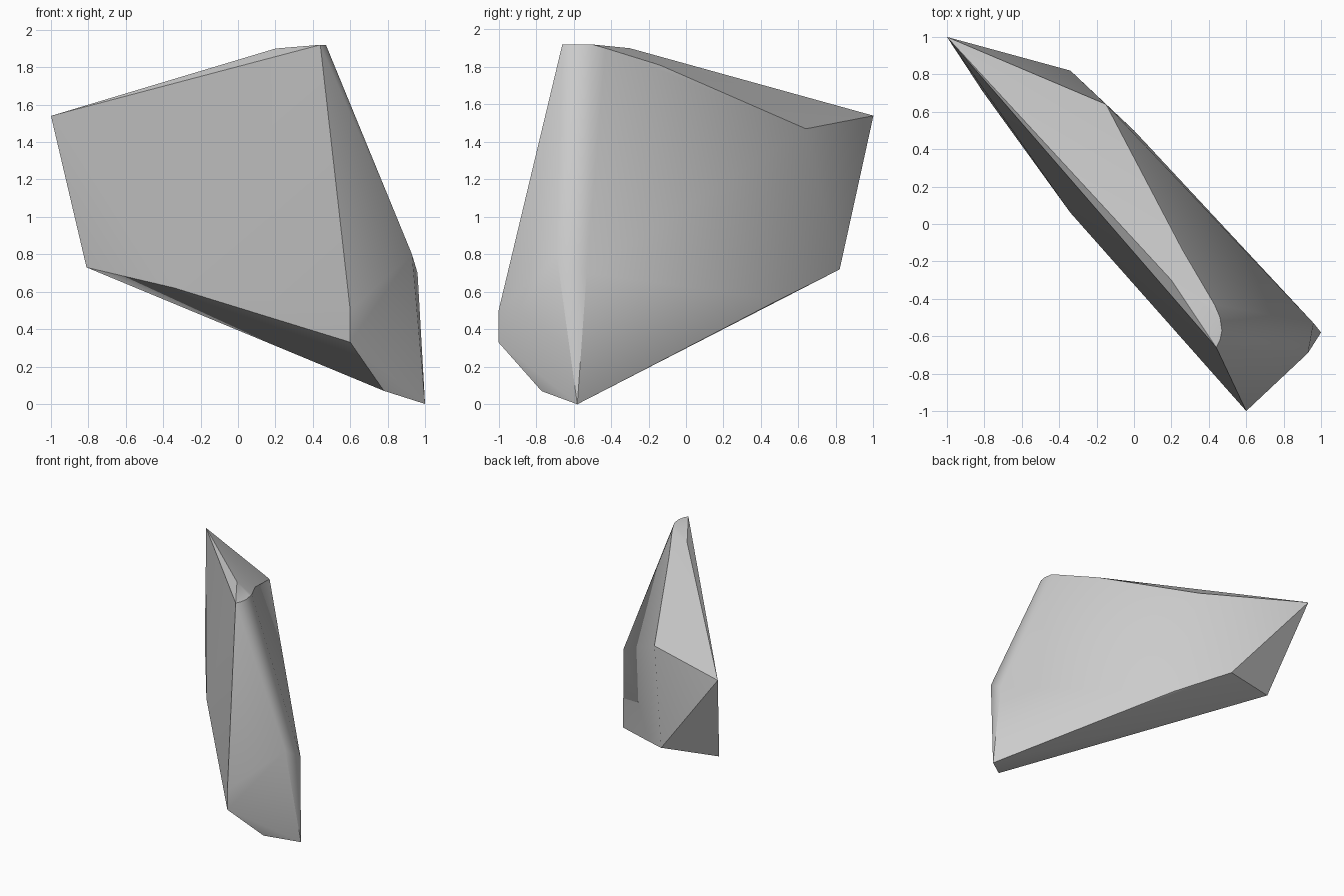
import bpy
import bmesh
import math

default_cube = bpy.data.objects.get("Cube")
if default_cube:
    bpy.data.objects.remove(default_cube, do_unlink=True)

# Single stone colour
stone = bpy.data.materials.new("grey_stone")
stone.use_nodes = True
colour = (0.6, 0.6, 0.6, 1)
stone.diffuse_color = colour
stone.node_tree.nodes["Principled BSDF"].inputs["Base Color"].default_value = colour

# Corners of the shard, grouped by region
back_end = [(-1, 1, 1.54), (-.81, .71, .73), (-.34, .82, .72), (-.15, .64, 1.47)]
underside = [(-.34, .06, .62), (0, .5, .56), (.78, -.77, .07), (1, -.58, 0)]
front_end = [(.6, -1, .33), (.6, -1, .5), (.93, -.69, .8), (.96, -.53, .7)]
crest = [(.2, -.3, 1.9), (.44, -.66, 1.92), (.46, -.62, 1.92), (.47, -.57, 1.92),
         (.46, -.5, 1.92), (.43, -.43, 1.9), (.26, -.14, 1.81)]


def build_shard(name, corners, material, sharp_angle):
    """Wrap the corners in a faceted skin, keeping only its strong edges sharp."""
    bm = bmesh.new()
    for corner in corners:
        bm.verts.new(corner)
    bmesh.ops.convex_hull(bm, input=bm.verts[:])
    loose = [v for v in bm.verts if not v.link_faces]
    bmesh.ops.delete(bm, geom=loose, context='VERTS')
    bmesh.ops.recalc_face_normals(bm, faces=bm.faces[:])
    for face in bm.faces:
        face.smooth = True
    for edge in bm.edges:
        edge.smooth = edge.calc_face_angle(0) < sharp_angle
    mesh = bpy.data.meshes.new(name)
    bm.to_mesh(mesh)
    bm.free()
    mesh.materials.append(material)
    shard = bpy.data.objects.new(name, mesh)
    bpy.context.collection.objects.link(shard)
    return shard


build_shard("rock_shard", back_end + underside + front_end + crest,
            stone, math.radians(30))
